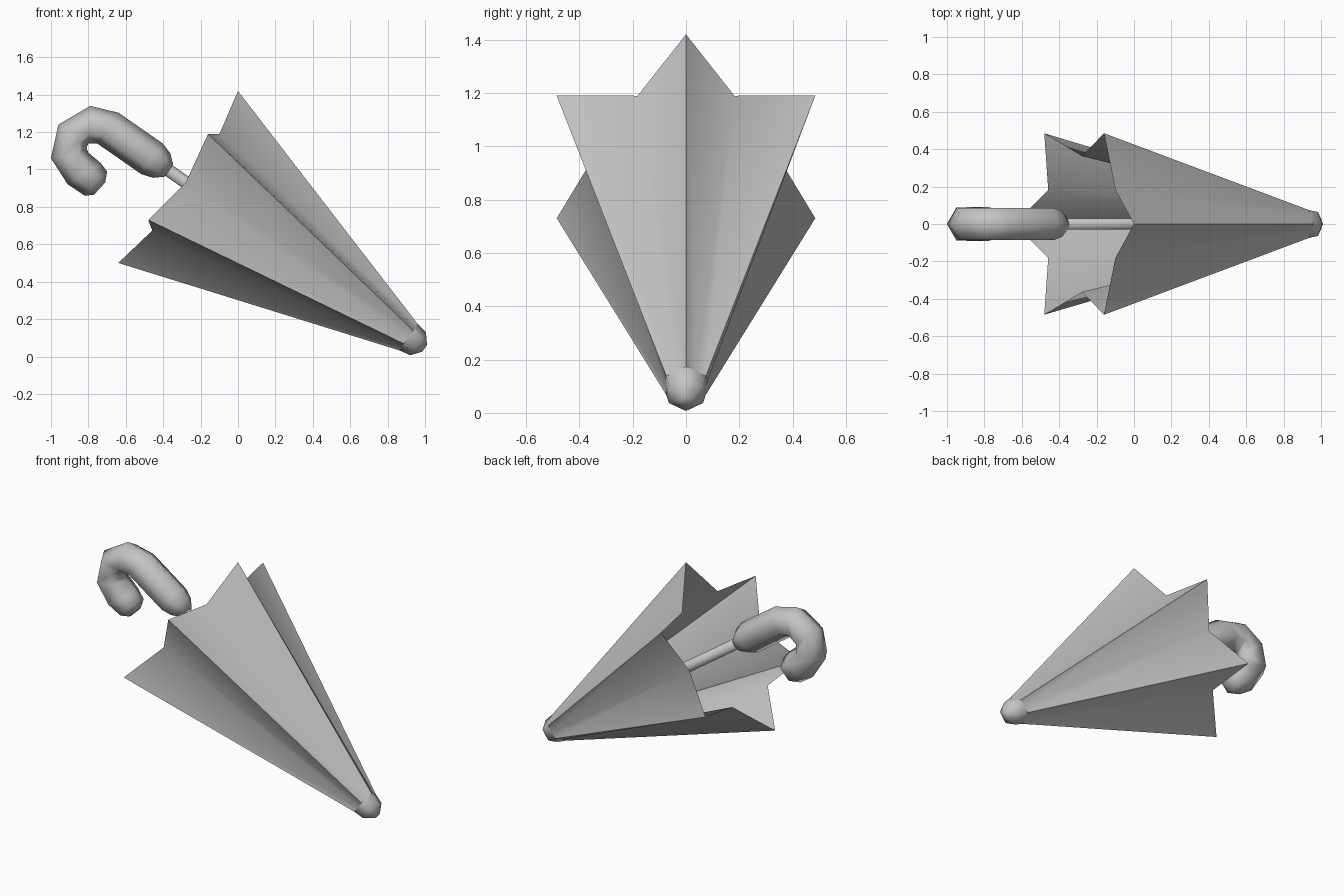
import bpy, bmesh, math
from mathutils import Vector

default = bpy.data.objects.get("Cube")
if default:
    bpy.data.objects.remove(default, do_unlink=True)

grey = bpy.data.materials.new("plain_grey")
grey.use_nodes = True
colour = (0.55, 0.55, 0.55, 1)
grey.diffuse_color = colour
grey.node_tree.nodes["Principled BSDF"].inputs["Base Color"].default_value = colour

# The umbrella leans: AXIS runs from handle to tip, UP is square to it
CENTRE = Vector((-0.32, 0, 0.96))
AXIS = Vector((0.821, 0, -0.571)).normalized()
UP = Vector((0.571, 0, 0.821)).normalized()
SIDE = Vector((0, 1, 0))


def ring(centre, up, radius, sides=6):
    """Polygon of points with its first corner along up."""
    turn = math.tau / sides
    return [centre + radius * (math.cos(i * turn) * up + math.sin(i * turn) * SIDE)
            for i in range(sides)]


def axis_ring(t, radius):
    return ring(CENTRE + AXIS * t, UP, radius)


def star_ring(t, radius, valley_t, valley_radius):
    """Twelve points alternating between ridges and valleys."""
    ridges = axis_ring(t, radius)
    points = []
    for i in range(6):
        a = (i + 0.5) * math.tau / 6
        valley = CENTRE + AXIS * valley_t + valley_radius * (math.cos(a) * UP + math.sin(a) * SIDE)
        points += [ridges[i], valley]
    return points


def loft(name, rings, close_start=True, close_end=True, angle=180):
    bm = bmesh.new()
    loops = [[bm.verts.new(p) for p in r] for r in rings]
    n = len(loops[0])
    for a, b in zip(loops, loops[1:]):
        for i in range(n):
            j = (i + 1) % n
            bm.faces.new((a[i], a[j], b[j], b[i]))
    if close_start:
        bm.faces.new(loops[0][::-1])
    if close_end:
        bm.faces.new(loops[-1])
    bmesh.ops.recalc_face_normals(bm, faces=bm.faces[:])
    mesh = bpy.data.meshes.new(name)
    bm.to_mesh(mesh)
    bm.free()
    mesh.materials.append(grey)
    obj = bpy.data.objects.new(name, mesh)
    bpy.context.collection.objects.link(obj)
    bpy.ops.object.select_all(action='DESELECT')
    obj.select_set(True)
    bpy.context.view_layer.objects.active = obj
    bpy.ops.object.shade_smooth_by_angle(angle=math.radians(angle))
    return obj


# Folded cloth, open towards the handle
loft("canopy", [star_ring(0, 0.56, 0.05, 0.363), star_ring(1.5, 0.086, 1.5, 0.0745)],
     close_start=False, close_end=False, angle=60)

# Rounded tip
loft("tip_cap", [axis_ring(1.5, 0.086), axis_ring(1.563, 0.074), axis_ring(1.605, 0.022)],
     close_start=False)

# Shaft
loft("shaft", [axis_ring(-0.12, 0.034), axis_ring(1.5, 0.034)])

# Hooked handle: straight grip, then outer and inner points round the bend
grip = [axis_ring(-0.06, 0.04), axis_ring(-0.107, 0.08), axis_ring(-0.17, 0.1),
        axis_ring(-0.457, 0.1)]
bend = [((-0.79, 1.34), (-0.80, 1.14)),
        ((-0.96, 1.24), (-0.81, 1.115)),
        ((-1.0, 1.06), (-0.80, 1.09)),
        ((-0.91, 0.92), (-0.735, 1.035)),
        ((-0.82, 0.86), (-0.70, 0.99)),
        ((-0.77, 0.865), (-0.71, 0.93))]
hook = []
for (ox, oz), (ix, iz) in bend:
    outer, inner = Vector((ox, 0, oz)), Vector((ix, 0, iz))
    half = (outer - inner) / 2
    hook.append(ring((outer + inner) / 2, half.normalized(), half.length))
loft("handle", grip + hook)
